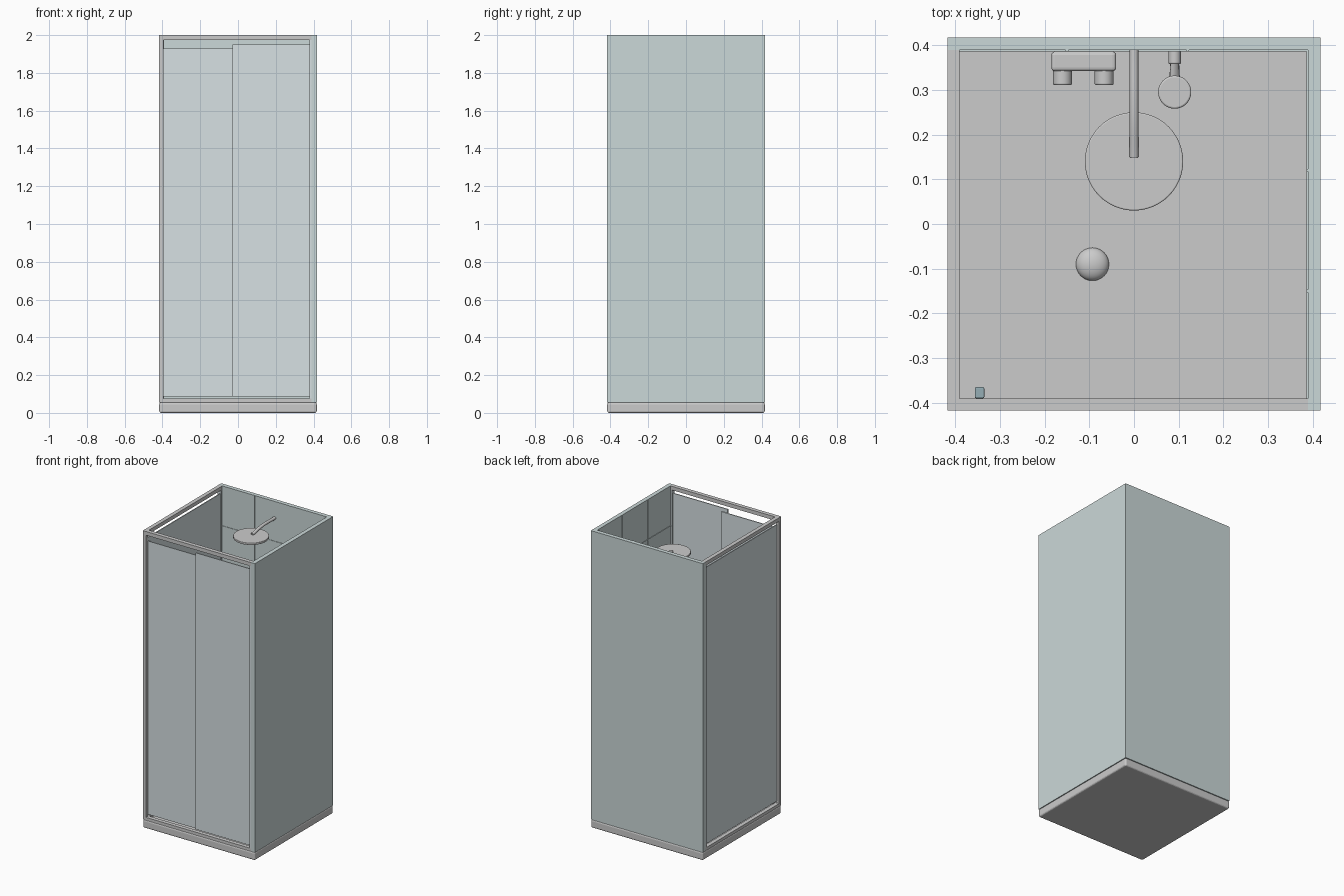
import bpy, math
from mathutils import Vector

if "Cube" in bpy.data.objects:
    bpy.data.objects.remove(bpy.data.objects["Cube"])

H = 0.417    # half width of the cabin
IN = 0.389   # inner face of the walls


def material(name, rgb):
    m = bpy.data.materials.new(name)
    m.diffuse_color = (*rgb, 1)
    m.use_nodes = True
    m.node_tree.nodes["Principled BSDF"].inputs["Base Color"].default_value = m.diffuse_color
    return m


WALL = material("wall_tint", (0.60, 0.69, 0.69))
GLASS = material("glass_tint", (0.68, 0.75, 0.77))
SLATE = material("slate", (0.30, 0.42, 0.46))


def finish(ob, name, mat=None, bevel=0, smooth=False):
    ob.name = name
    if mat:
        ob.data.materials.append(mat)
    if bevel:
        b = ob.modifiers.new("bevel", 'BEVEL')
        b.width, b.segments = bevel, 3
    if smooth:
        bpy.ops.object.shade_smooth_by_angle()
    return ob


def box(name, x, y, z, mat=None, bevel=0):
    lo, hi = Vector((x[0], y[0], z[0])), Vector((x[1], y[1], z[1]))
    bpy.ops.mesh.primitive_cube_add(size=1, location=(lo + hi) / 2)
    ob = bpy.context.object
    for v in ob.data.vertices:
        v.co *= hi - lo
    return finish(ob, name, mat, bevel)


def rod(name, a, b, r, r2=None, bevel=0):
    a, b = Vector(a), Vector(b)
    d = b - a
    bpy.ops.mesh.primitive_cone_add(vertices=48, radius1=r, radius2=r if r2 is None else r2,
                                    depth=d.length, location=(a + b) / 2,
                                    rotation=d.to_track_quat('Z', 'Y').to_euler())
    return finish(bpy.context.object, name, None, bevel, True)


def pipe(name, pts, r):
    cu = bpy.data.curves.new(name, 'CURVE')
    cu.dimensions, cu.bevel_depth, cu.bevel_resolution = '3D', r, 5
    cu.use_fill_caps = True
    sp = cu.splines.new('BEZIER')
    sp.bezier_points.add(len(pts) - 1)
    for p, c in zip(sp.bezier_points, pts):
        p.co = c
        p.handle_left_type = p.handle_right_type = 'AUTO'
    ob = bpy.data.objects.new(name, cu)
    bpy.context.collection.objects.link(ob)
    return ob


# Tray with rounded edges
box("shower_tray", (-H, H), (-H, H), (0, 0.055), bevel=0.01)

# Two solid walls
box("back_wall", (-H, H), (IN, H), (0.055, 2), WALL)
box("right_wall", (IN, H), (-H, IN), (0.055, 2), WALL)

# Tile joints on the inside of the walls
g = 0.003
for i, c in enumerate((-0.15, 0.12)):
    box(f"back_joint_vertical_{i}", (c - g, c + g), (IN - g, IN + g), (0.055, 2), WALL)
    box(f"right_joint_vertical_{i}", (IN - g, IN + g), (c - g, c + g), (0.055, 2), WALL)
for i in range(1, 8):
    z = 2 - 0.27 * i
    box(f"back_joint_{i}", (-H, IN), (IN - g, IN + g), (z - g, z + g), WALL)
    box(f"right_joint_{i}", (IN - g, IN + g), (-H, IN), (z - g, z + g), WALL)

# Frame of the two open sides
box("corner_post", (-H, -0.394), (-H, -0.394), (0.055, 2))
for n, z in (("bottom", (0.055, 0.075)), ("top", (1.975, 2))):
    box(f"front_{n}_rail", (-0.394, IN), (-H, -0.39), z)
    box(f"left_{n}_rail", (-H, -0.39), (-0.394, IN), z)
box("front_wall_post", (0.379, IN), (-H, -0.392), (0.075, 1.975), GLASS)
box("left_wall_post", (-H, -0.392), (0.379, IN), (0.075, 1.975), GLASS)

# Sliding front door, fixed front pane and left pane
box("front_fixed_pane", (-0.03, 0.38), (-0.407, -0.401), (0.088, 1.95), GLASS)
box("front_sliding_door", (-0.394, 0.01), (-0.396, -0.39), (0.088, 1.928), GLASS)
box("left_pane", (-0.402, -0.396), (-0.394, 0.38), (0.088, 1.95), GLASS)
box("door_handle", (-0.356, -0.335), (-0.39, -0.365), (0.95, 1.15), SLATE, 0.003)

# Overhead shower
rod("shower_head", (0, 0.14, 1.852), (0, 0.14, 1.866), 0.11, bevel=0.003)
pipe("shower_arm", [(0, IN, 1.888), (0, 0.25, 1.886), (0, 0.15, 1.868)], 0.01)

# Mixer with two knobs
box("mixer_body", (-0.185, -0.04), (0.342, 0.386), (1.08, 1.13), bevel=0.008)
for i, x in enumerate((-0.16, -0.067)):
    rod(f"mixer_knob_{i}", (x, 0.345, 1.105), (x, 0.311, 1.105), 0.021, bevel=0.003)

# Hand shower on its wall bracket
rod("hand_shower_bracket", (0.091, IN, 1.5), (0.091, 0.358, 1.5), 0.014, bevel=0.003)
rod("hand_shower_handle", (0.091, 0.36, 1.36), (0.091, 0.32, 1.555), 0.010, 0.012)
rod("hand_shower_head", (0.091, 0.295, 1.55), (0.091, 0.295, 1.57), 0.037, bevel=0.004)

# Domed drain cover
bpy.ops.mesh.primitive_uv_sphere_add(segments=32, ring_count=16, radius=0.037,
                                     location=(-0.093, -0.09, 0.055))
finish(bpy.context.object, "drain_cover", None, 0, True).scale.z = 0.6
